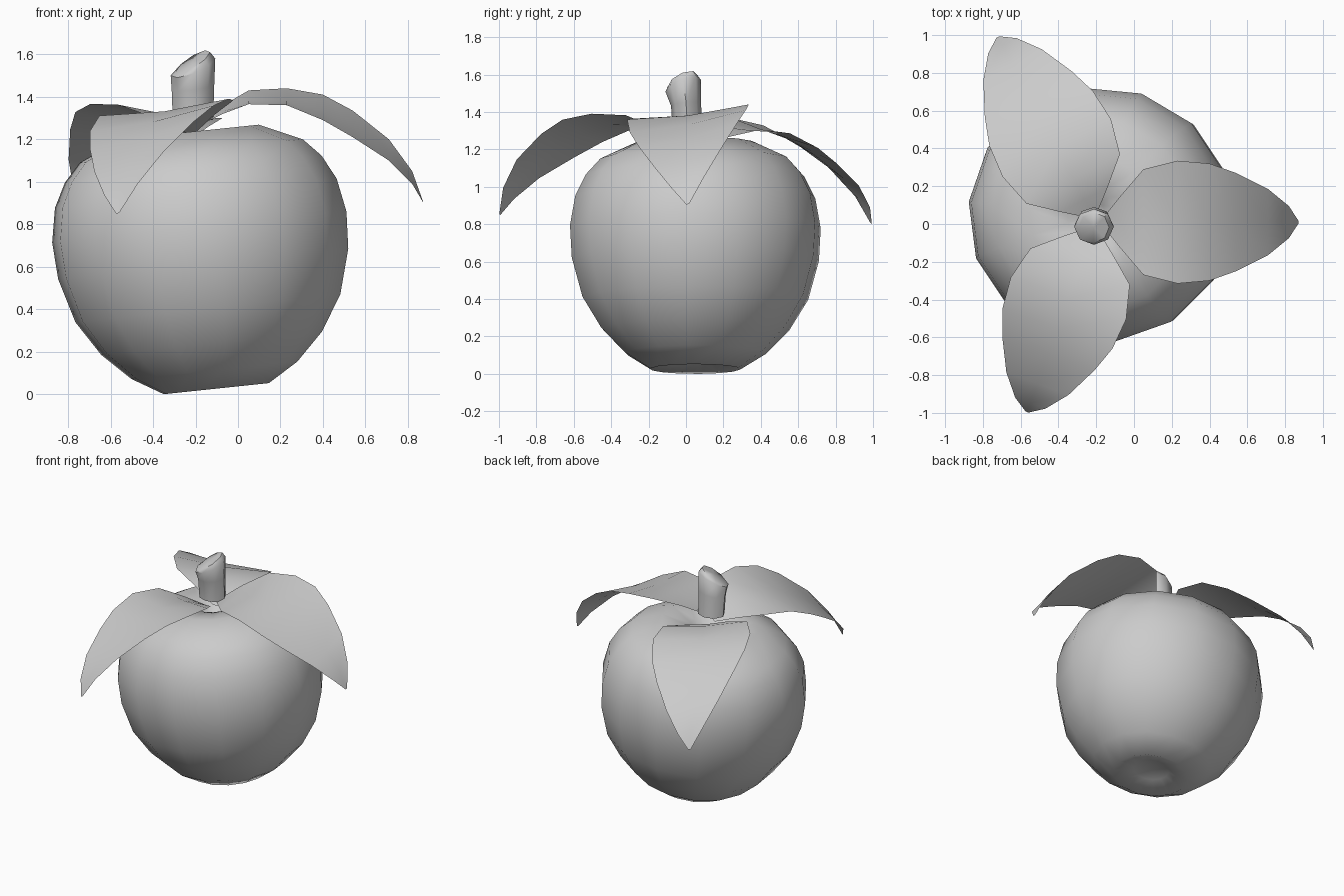
import bpy
from math import sin, cos, radians, pi
from mathutils import Matrix, Vector

if "Cube" in bpy.data.objects:
    bpy.data.objects.remove(bpy.data.objects["Cube"])


def make_object(name, verts, faces, angle=None):
    mesh = bpy.data.meshes.new(name)
    mesh.from_pydata(verts, [], faces)
    obj = bpy.data.objects.new(name, mesh)
    bpy.context.collection.objects.link(obj)
    bpy.ops.object.select_all(action='DESELECT')
    obj.select_set(True)
    bpy.context.view_layer.objects.active = obj
    if angle is None:
        bpy.ops.object.shade_smooth()
    else:
        bpy.ops.object.shade_smooth_by_angle(angle=radians(angle))
    return obj


def skin_rings(rings, bottom, top):
    """Join rings of points into a closed skin with a centre point at each end."""
    n = len(rings[0])
    verts = [p for ring in rings for p in ring] + [bottom, top]
    b, t, last = len(verts) - 2, len(verts) - 1, (len(rings) - 1) * n
    faces = []
    for k in range(n):
        m = (k + 1) % n
        for i in range(0, last, n):
            faces.append((i + k, i + m, i + n + m, i + n + k))
        faces.append((b, m, k))
        faces.append((t, last + k, last + m))
    return verts, faces


# Fruit body: a 14-sided lathe, dimpled at both ends and leaning slightly left
SIDES = 14
profile = [(0.12, 0.065), (0.25, 0.02), (0.395, 0.107), (0.525, 0.235),
           (0.63, 0.40), (0.69, 0.61), (0.70, 0.785), (0.67, 0.945),
           (0.61, 1.06), (0.53, 1.145), (0.33, 1.235), (0.13, 1.21), (0.07, 1.14)]
lean = (Matrix.Translation((-0.1, 0.05, 0.006)) @ Matrix.Rotation(radians(-6), 4, 'Y')
        @ Matrix.Diagonal((1, 0.965, 1, 1)))
rings = []
for r, h in profile:
    rings.append([lean @ Vector((r * cos(a), r * sin(a), h))
                  for a in (radians(20) + 2 * pi * k / SIDES for k in range(SIDES))])
make_object("fruit", *skin_rings(rings, lean @ Vector((0, 0, 0.08)),
                                 lean @ Vector((0, 0, 1.12))))

# Stem: short stub with a slanted end
stem = [(0.01, 1.29, 0.095, 0.08, 0.0), (0.0, 1.44, 0.1, 0.08, 0.1),
        (-0.015, 1.54, 0.105, 0.095, 0.33), (-0.018, 1.565, 0.08, 0.08, 0.38)]
rings = []
for y, z, rx, ry, slope in stem:
    rings.append([Vector((-0.212 + rx * cos(a), y + ry * sin(a),
                          z + slope * ry * sin(a) + 0.12 * slope * cos(a)))
                  for a in (2 * pi * k / 8 for k in range(8))])
make_object("stem", *skin_rings(rings, Vector((-0.212, 0.01, 1.29)),
                                Vector((-0.212, -0.018, 1.57))), angle=50)

# Leaves: distance out, half width, left edge height, right edge height
stations = [(0.03, 0.015, 1.28, 1.27), (0.13, 0.14, 1.36, 1.32),
            (0.25, 0.28, 1.43, 1.365), (0.43, 0.325, 1.44, 1.36),
            (0.60, 0.31, 1.41, 1.29), (0.74, 0.26, 1.335, 1.21),
            (0.91, 0.175, 1.20, 1.10), (1.02, 0.085, 1.05, 0.99),
            (1.07, 0.008, 0.91, 0.905)]


def leaf(name, degrees, stretch, drop, droop):
    turn = Matrix.Translation((-0.2, 0.01, 0)) @ Matrix.Rotation(radians(degrees), 4, 'Z')
    verts, faces = [], []
    for u, w, left, right in stations:
        dz = -drop - droop * u
        mid = (left + right) / 2 - 0.06 * w
        for v, z in ((w, left), (0, mid), (-w, right)):
            verts.append(turn @ Vector((u * stretch, v, z + dz)))
    for i in range(len(stations) - 1):
        for j in range(2):
            a = i * 3 + j
            faces.append((a, a + 1, a + 4, a + 3))
    make_object(name, verts, faces)


leaf("leaf_right", 0, 1.0, 0.0, 0.0)
leaf("leaf_back", 118, 1.037, 0.055, 0.045)
leaf("leaf_front", 250, 1.0, 0.045, 0.01)
